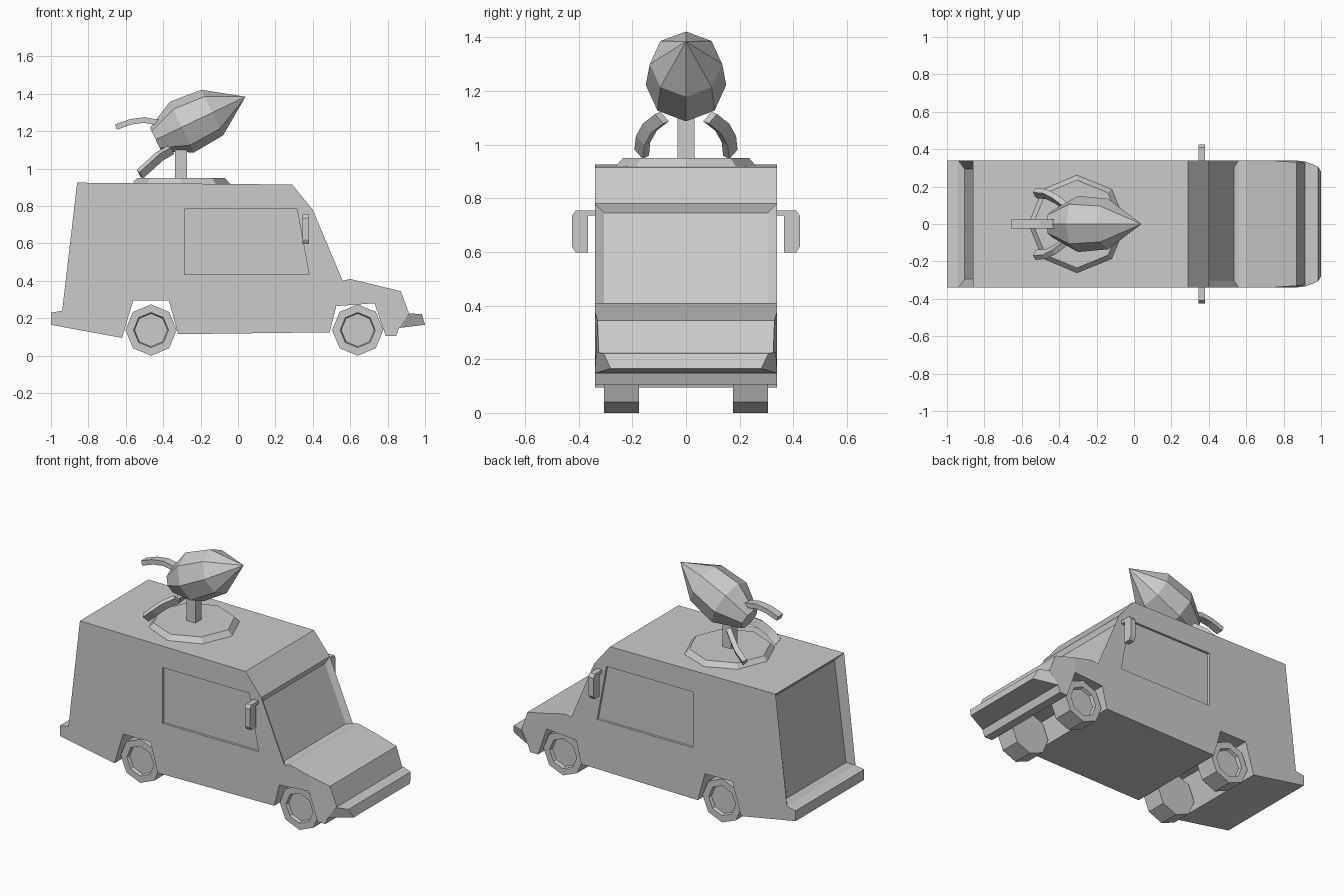
import bpy, bmesh, math
from mathutils import Vector

if "Cube" in bpy.data.objects:
    bpy.data.objects.remove(bpy.data.objects["Cube"])


def finish(name, bm):
    bmesh.ops.recalc_face_normals(bm, faces=bm.faces[:])
    me = bpy.data.meshes.new(name)
    bm.to_mesh(me)
    bm.free()
    ob = bpy.data.objects.new(name, me)
    bpy.context.collection.objects.link(ob)
    return ob


def skin(bm, rings):
    """Join equal-length point rings into a closed solid; return the last cap."""
    vs = [[bm.verts.new(p) for p in r] for r in rings]
    n = len(vs[0])
    for a, b in zip(vs, vs[1:]):
        for i in range(n):
            j = (i + 1) % n
            bm.faces.new((a[i], a[j], b[j], b[i]))
    bm.faces.new(vs[0])
    return bm.faces.new(vs[-1])


def side_prism(bm, pts, half):
    """Side profile (x, z, optional half width) spanning the vehicle's width."""
    w = [p[2] if len(p) > 2 else half for p in pts]
    skin(bm, [[(p[0], s * h, p[1]) for p, h in zip(pts, w)] for s in (-1, 1)])


def recess(bm, near, top, bottom, half):
    """Sink a panel into the end face closest to a point."""
    f = min(bm.faces, key=lambda q: (q.calc_center_median() - Vector(near)).length)
    mid = f.calc_center_median().z
    bmesh.ops.inset_individual(bm, faces=[f], thickness=0.03)
    for v in f.verts:
        x, z = top if v.co.z > mid else bottom
        v.co = (x, math.copysign(half, v.co.y), z)


def ring(r, n=8):
    return [(r * math.cos(i * math.tau / n), r * math.sin(i * math.tau / n)) for i in range(n)]


def sweep(name, path, across, width, thick):
    """Rectangular strip along a path."""
    p = [Vector(q) for q in path]
    a = Vector(across).normalized()
    rings = []
    for i, q in enumerate(p):
        t = p[min(i + 1, len(p) - 1)] - p[max(i - 1, 0)]
        n = t.cross(a).normalized()
        rings.append([q + a * (u * width / 2) + n * (v * thick / 2)
                      for u, v in ((-1, -1), (1, -1), (1, 1), (-1, 1))])
    bm = bmesh.new()
    skin(bm, rings)
    return finish(name, bm)


# Main body with wheel arches, windscreen and rear panel
bm = bmesh.new()
side_prism(bm, [(-1, .165), (-1, .23), (-.94, .24), (-.86, .925), (.29, .915), (.40, .78),
                (.56, .40), (.60, .41), (.73, .379), (.73, .28), (.525, .265), (.49, .125),
                (-.32, .115), (-.37, .295), (-.56, .295), (-.62, .095)], .34)
recess(bm, (.48, 0, .59), (.39, .745), (.535, .405), .305)
recess(bm, (-.90, 0, .58), (-.825, .885), (-.905, .265), .295)
body = finish("van_body", bm)

# Side window recesses
bm = bmesh.new()
window = [(-.285, .785), (.315, .785), (.38, .435), (-.285, .435)]
for s in (-1, 1):
    skin(bm, [[(x, s * y, z) for x, z in window] for y in (.325, .40)])
cutter = finish("window_cutter", bm)
cutter.hide_render = True
cutter.hide_viewport = True
mod = body.modifiers.new("windows", 'BOOLEAN')
mod.operation, mod.object, mod.solver = 'DIFFERENCE', cutter, 'EXACT'

# Nose and bumper
bm = bmesh.new()
side_prism(bm, [(.73, .28), (.73, .379), (.87, .345, .33), (.915, .225, .325),
                (.86, .145), (.845, .105), (.79, .105)], .34)
finish("nose", bm)
bm = bmesh.new()
side_prism(bm, [(.86, .148), (.915, .226, .335), (.983, .222, .308), (1, .165, .28)], .34)
finish("front_bumper", bm)

# Wheels with sunken hubs
for x, end in ((-.465, "rear"), (.64, "front")):
    for s, side in ((-1, "right"), (1, "left")):
        bm = bmesh.new()
        cap = skin(bm, [[(x + a, s * y, .137 + b) for a, b in ring(.137)] for y in (.175, .305)])
        bmesh.ops.recalc_face_normals(bm, faces=bm.faces[:])
        bmesh.ops.inset_individual(bm, faces=[cap], thickness=.043)
        bmesh.ops.inset_individual(bm, faces=[cap], thickness=.006, depth=-.02)
        finish(f"{end}_{side}_wheel", bm)

# Wing mirrors
mirror = [(.335, .755), (.41, .755), (.425, .735), (.425, .62), (.41, .597),
          (.365, .597), (.365, .735), (.335, .735)]
for s, side in ((-1, "right"), (1, "left")):
    bm = bmesh.new()
    skin(bm, [[(x, s * y, z) for y, z in mirror] for x in (.345, .38)])
    finish(f"{side}_mirror", bm)

# Roof turntable and post
bm = bmesh.new()
skin(bm, [[(-.305 + a, b, z) for a, b in ring(r)] for r, z in ((.27, .91), (.235, .95))])
finish("roof_turntable", bm)
sweep("post", [(-.305, 0, .94), (-.305, 0, 1.12)], (0, 1, 0), .062, .062)

# Tilted pod
bm = bmesh.new()
base, axis, up = Vector((-.44, 0, 1.155)), Vector((.902, 0, .432)), Vector((-.432, 0, .902))
side = Vector((0, 1, 0))
skin(bm, [[base + axis * t + up * a + side * b for a, b in ring(r)]
          for t, r in ((0, .07), (.155, .15), (.335, .135), (.532, .0005))])
bmesh.ops.remove_doubles(bm, verts=bm.verts[:], dist=.002)
finish("pod", bm)

# Three curved tail fins
sweep("top_fin", [(-.42, 0, 1.245), (-.50, 0, 1.26), (-.575, 0, 1.25), (-.652, 0, 1.222)],
      (0, 1, 0), .05, .03)
for s, label in ((-1, "right"), (1, "left")):
    sweep(f"{label}_fin", [(-.36, s * .09, 1.10), (-.42, s * .135, 1.065),
                           (-.47, s * .16, 1.02), (-.525, s * .165, .97)],
          (-.337, s * .62, .70), .05, .03)
